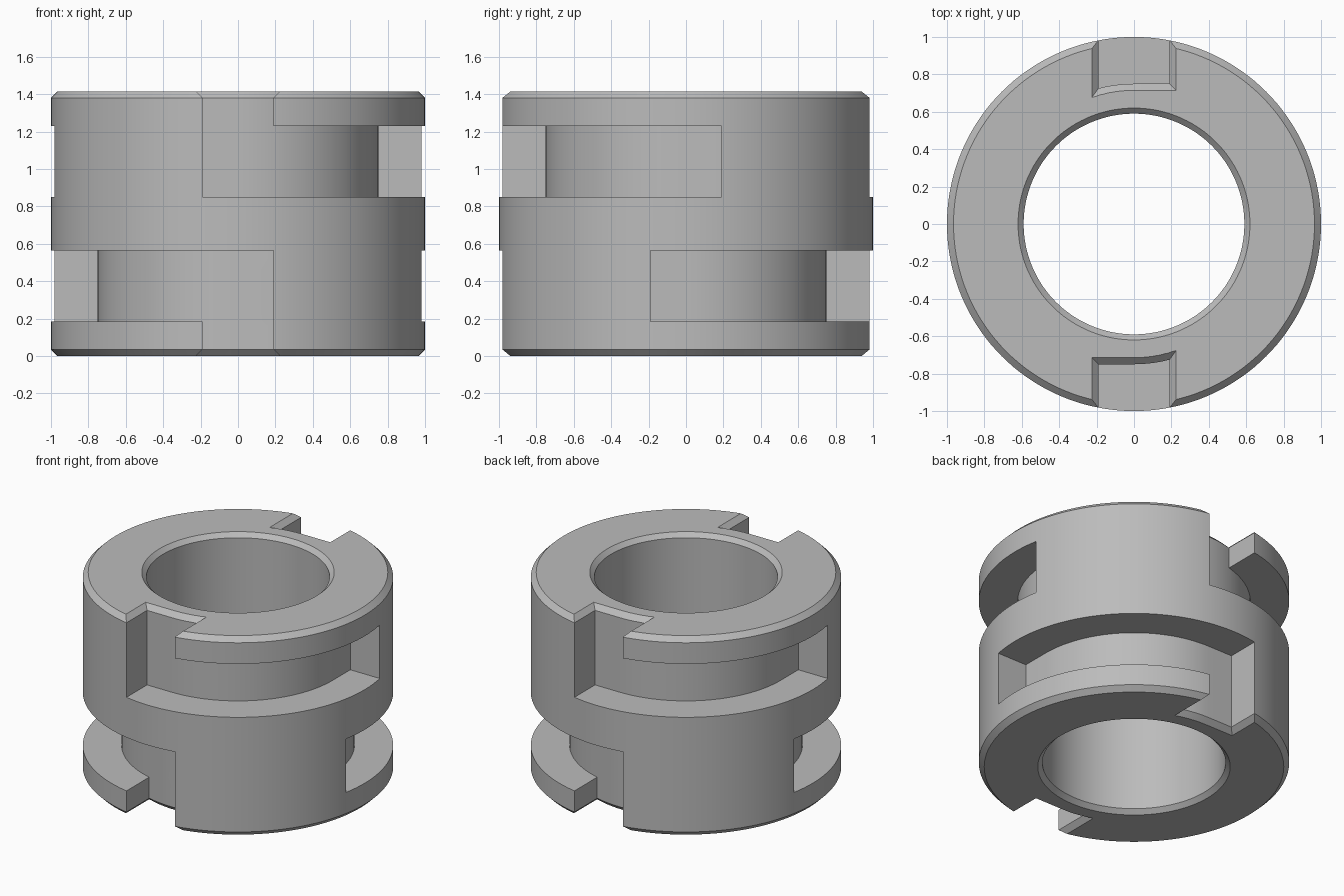
import bpy, bmesh, math
from mathutils import Matrix, Vector

cube = bpy.data.objects.get("Cube")
if cube:
    bpy.data.objects.remove(cube, do_unlink=True)

HEIGHT = 1.415
BORE, FLOOR, HALF, BEVEL = 0.59, 0.75, 0.19, 0.035
LOW, HIGH = 0.85, 1.23      # channel bottom and top
FAR = 1.2                   # cutters reach past the outer wall

steel = bpy.data.materials.new("grey_steel")
steel.use_nodes = True
grey = (0.5, 0.5, 0.5, 1)
steel.diffuse_color = grey
steel.node_tree.nodes["Principled BSDF"].inputs["Base Color"].default_value = grey


def loft(bm, rings, closed=False):
    """Skin equal-length rings of points; cap the ends unless closed on itself."""
    loops = [[bm.verts.new(p) for p in ring] for ring in rings]
    n = len(loops[0])
    pairs = list(zip(loops, loops[1:] + loops[:1])) if closed else list(zip(loops, loops[1:]))
    for a, b in pairs:
        for i in range(n):
            j = (i + 1) % n
            bm.faces.new((a[i], a[j], b[j], b[i]))
    if not closed:
        bm.faces.new(loops[0])
        bm.faces.new(loops[-1])


def make_object(name, rings, closed=False, matrix=None):
    bm = bmesh.new()
    loft(bm, rings, closed)
    if matrix:
        bm.transform(matrix)
    bmesh.ops.recalc_face_normals(bm, faces=bm.faces)
    mesh = bpy.data.meshes.new(name)
    bm.to_mesh(mesh)
    bm.free()
    mesh.materials.append(steel)
    obj = bpy.data.objects.new(name, mesh)
    bpy.context.collection.objects.link(obj)
    return obj


def arc(radius, start, end, steps):
    """Plan points on a circle, angles measured from the front towards +x."""
    return [(radius * math.sin(start + (end - start) * i / steps),
             -radius * math.cos(start + (end - start) * i / steps)) for i in range(steps + 1)]


def entry_plan(grow):
    """Entry notch: flat floor on one half, curved floor on the other."""
    half, radius = HALF + grow, FLOOR - grow
    return ([(-half, -radius)] + arc(radius, 0, math.asin(half / radius), 5)
            + [(half, -FAR), (-half, -FAR)])


def channel_plan():
    """Quarter-turn channel with flat-floored ends."""
    turn = math.asin(HALF / FLOOR)
    return ([(-HALF, -FLOOR)] + arc(FLOOR, 0, turn, 5) + arc(FLOOR, turn, math.pi / 2, 28)[1:]
            + [(FLOOR, HALF), (FAR, HALF), (FAR, -FAR), (-HALF, -FAR)])


def at_height(plan, z):
    return [(x, y, z) for x, y in plan]


# Ring body, turned from a bevelled section
section = [(BORE, 0.03), (BORE + 0.03, 0), (1 - BEVEL, 0), (1, BEVEL),
           (1, HEIGHT - BEVEL), (1 - BEVEL, HEIGHT), (BORE + 0.03, HEIGHT), (BORE, HEIGHT - 0.03)]
SEGMENTS = 144
body = make_object("collar_body", [
    [(r * math.cos(2 * math.pi * k / SEGMENTS), r * math.sin(2 * math.pi * k / SEGMENTS), z)
     for r, z in section] for k in range(SEGMENTS)], closed=True)

# Locking slots: two from the top, two from the bottom, all by half turns
middle = Matrix.Translation(Vector((0, 0, HEIGHT / 2)))
turns = [Matrix.Identity(4)] + [Matrix.Rotation(math.pi, 4, axis) for axis in "XYZ"]
cutters = []
for turn in turns:
    move = middle @ turn @ middle.inverted()
    cutters.append(make_object("channel_cutter", [
        at_height(channel_plan(), LOW), at_height(channel_plan(), HIGH)], matrix=move))
    cutters.append(make_object("entry_cutter", [
        at_height(entry_plan(0), HIGH - 0.1), at_height(entry_plan(0), HEIGHT - BEVEL),
        at_height(entry_plan(2 * BEVEL), HEIGHT + BEVEL)], matrix=move))

for cutter in cutters:
    cutter.hide_render = True
    cut = body.modifiers.new("slot", 'BOOLEAN')
    cut.operation = 'DIFFERENCE'
    cut.solver = 'EXACT'
    cut.object = cutter

# Bake the cuts and drop the helpers
graph = bpy.context.evaluated_depsgraph_get()
graph.update()
body_mesh = bpy.data.meshes.new_from_object(body.evaluated_get(graph))
body.modifiers.clear()
body.data = body_mesh
for cutter in cutters:
    bpy.data.objects.remove(cutter, do_unlink=True)

# Smooth the curved walls, keep the edges crisp
bpy.ops.object.select_all(action='DESELECT')
body.select_set(True)
bpy.context.view_layer.objects.active = body
bpy.ops.object.shade_smooth_by_angle(angle=math.radians(25))
